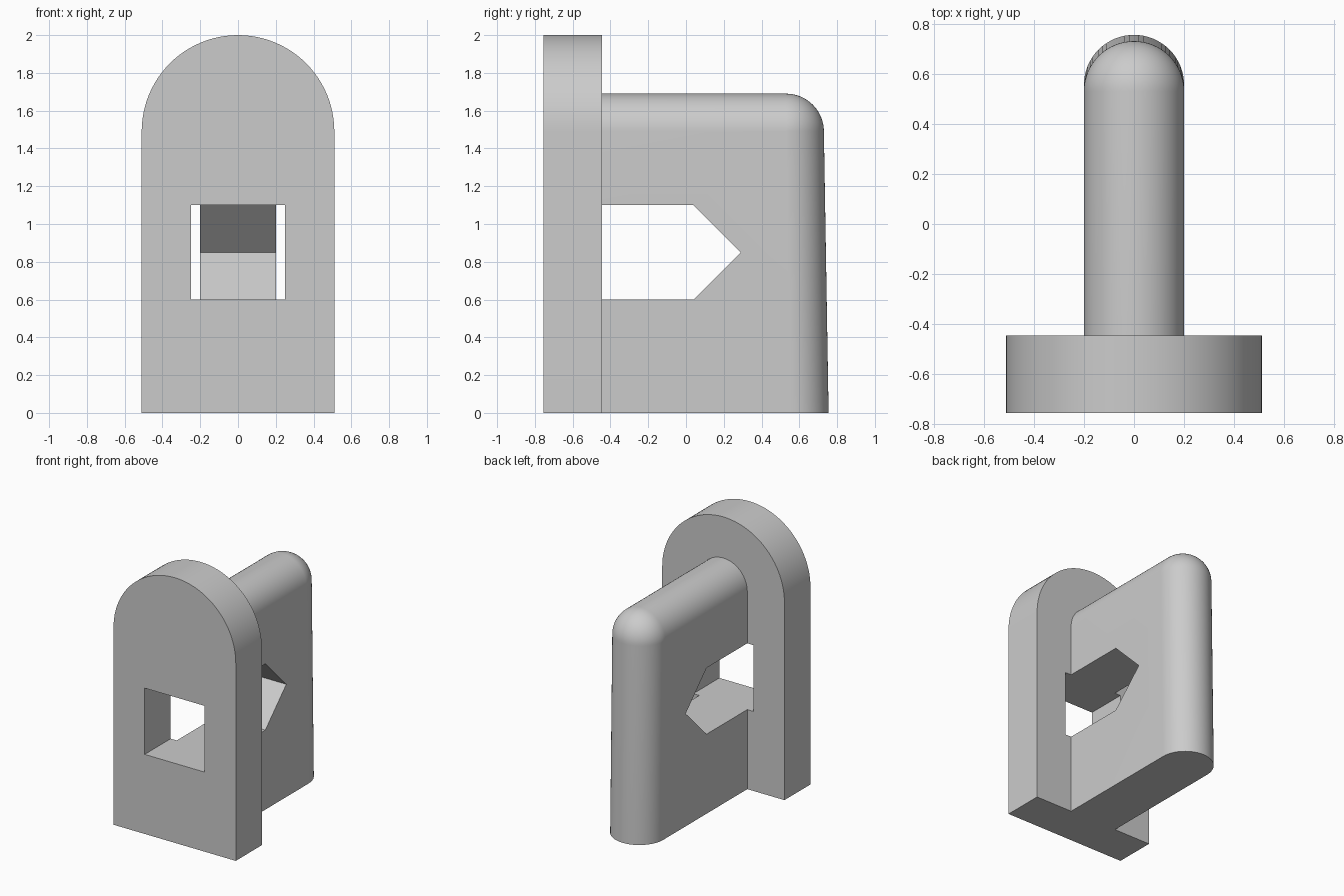
import bpy
import bmesh
from math import sin, cos, pi, radians
from mathutils import Vector

cube = bpy.data.objects.get("Cube")
if cube:
    bpy.data.objects.remove(cube, do_unlink=True)

grey = bpy.data.materials.new("light_grey")
grey.use_nodes = True
colour = (0.6, 0.6, 0.6, 1)
grey.diffuse_color = colour
grey.node_tree.nodes["Principled BSDF"].inputs["Base Color"].default_value = colour

FRONT, BACK = -0.755, -0.445   # plate depth
HOLE_LOW, HOLE_HIGH = 0.6, 1.1


def finish(bm, name):
    bmesh.ops.remove_doubles(bm, verts=bm.verts, dist=1e-5)
    bmesh.ops.recalc_face_normals(bm, faces=bm.faces)
    mesh = bpy.data.meshes.new(name)
    bm.to_mesh(mesh)
    bm.free()
    mesh.materials.append(grey)
    obj = bpy.data.objects.new(name, mesh)
    bpy.context.collection.objects.link(obj)
    return obj


def prism(name, outline, depth):
    """Extrude a closed outline of points along the depth vector."""
    bm = bmesh.new()
    face = bm.faces.new([bm.verts.new(p) for p in outline])
    out = bmesh.ops.extrude_face_region(bm, geom=[face])
    moved = [v for v in out["geom"] if isinstance(v, bmesh.types.BMVert)]
    bmesh.ops.translate(bm, verts=moved, vec=depth)
    return finish(bm, name)


def cut_and_shade(obj, cutter):
    mod = obj.modifiers.new("opening", "BOOLEAN")
    mod.operation = "DIFFERENCE"
    mod.solver = "EXACT"
    mod.object = cutter
    bpy.ops.object.select_all(action="DESELECT")
    bpy.context.view_layer.objects.active = obj
    obj.select_set(True)
    bpy.ops.object.modifier_apply(modifier=mod.name)
    bpy.data.objects.remove(cutter, do_unlink=True)
    bpy.ops.object.shade_smooth_by_angle(angle=radians(30))


# Arched front plate with a square window
R, STEPS = 0.51, 48
arch = [(R * cos(pi * i / STEPS), FRONT, 2 - R + R * sin(pi * i / STEPS))
        for i in range(STEPS + 1)]
plate = prism("front_plate", [(-R, FRONT, 0), (R, FRONT, 0)] + arch,
              (0, BACK - FRONT, 0))
window = prism("window_cutter",
               [(x, FRONT - 0.1, z) for x, z in
                ((-0.25, HOLE_LOW), (0.25, HOLE_LOW),
                 (0.25, HOLE_HIGH), (-0.25, HOLE_HIGH))],
               (0, 0.6, 0))
cut_and_shade(plate, window)

# Rear fin: a half-round edge swept along the top, round the corner and down
r, sides, bends = 0.2, 32, 16
corner = Vector((0, 0.53, 1.49))
spine = [(Vector((0, BACK, 1.49)), 0)]
spine += [(corner, pi / 2 * i / bends) for i in range(bends + 1)]
spine += [(Vector((0, 0.555, 0)), pi / 2)]

bm = bmesh.new()
rings = []
for centre, turn in spine:
    outward = Vector((0, sin(turn), cos(turn)))
    rings.append([bm.verts.new(centre + Vector((r * cos(pi * j / sides), 0, 0))
                               + outward * r * sin(pi * j / sides))
                  for j in range(sides + 1)])
for a, b in zip(rings, rings[1:]):
    for j in range(sides):
        bm.faces.new((a[j], a[j + 1], b[j + 1], b[j]))
right_foot = bm.verts.new((r, BACK, 0))
left_foot = bm.verts.new((-r, BACK, 0))
bm.faces.new(rings[0] + [left_foot, right_foot])
bm.faces.new(rings[-1] + [left_foot, right_foot])
for k, foot in ((0, right_foot), (-1, left_foot)):
    bm.faces.new((rings[0][k], rings[1][k], rings[-1][k], foot))
fin = finish(bm, "rear_fin")

# Pointed opening through the fin, open towards the plate
middle = (HOLE_LOW + HOLE_HIGH) / 2
opening = prism("opening_cutter",
                [(-0.5, y, z) for y, z in
                 ((-0.6, HOLE_LOW), (0.04, HOLE_LOW), (0.29, middle),
                  (0.04, HOLE_HIGH), (-0.6, HOLE_HIGH))],
                (1, 0, 0))
cut_and_shade(fin, opening)
